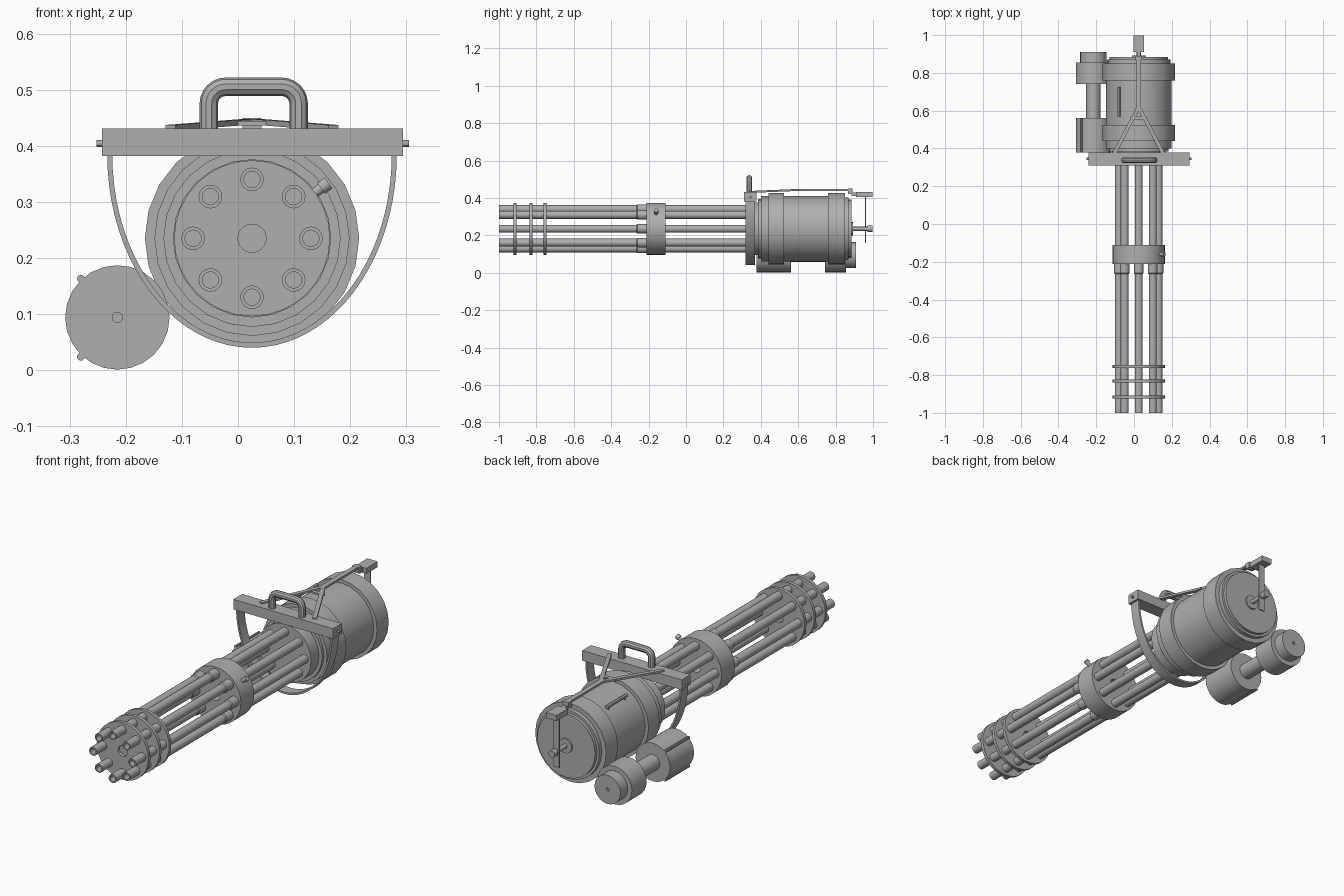
import bpy, bmesh, math
from mathutils import Vector, Matrix

if "Cube" in bpy.data.objects:
    bpy.data.objects.remove(bpy.data.objects["Cube"])

steel = bpy.data.materials.new("steel_grey")
steel.use_nodes = True
GREY = (0.43, 0.43, 0.43, 1)
steel.diffuse_color = GREY
steel.node_tree.nodes["Principled BSDF"].inputs["Base Color"].default_value = GREY

AX, AZ = 0.025, 0.235      # main axis
MX, MZ = -0.215, 0.094     # motor axis


def finish(name, bm):
    """Turn a bmesh into a named, smoothed object."""
    bmesh.ops.remove_doubles(bm, verts=bm.verts, dist=1e-5)
    bmesh.ops.recalc_face_normals(bm, faces=bm.faces)
    mesh = bpy.data.meshes.new(name)
    bm.to_mesh(mesh)
    bm.free()
    mesh.materials.append(steel)
    ob = bpy.data.objects.new(name, mesh)
    bpy.context.collection.objects.link(ob)
    bpy.ops.object.select_all(action="DESELECT")
    ob.select_set(True)
    bpy.context.view_layer.objects.active = ob
    bpy.ops.object.shade_smooth_by_angle(angle=math.radians(30))
    return ob


def lathe(name, profile, cx=AX, cz=AZ, sides=24, closed=False):
    """Spin (radius, y) points around an axis along y."""
    bm = bmesh.new()
    pts = profile + profile[:1] if closed else profile
    verts = [bm.verts.new((cx, y, cz + r)) for r, y in pts]
    edges = [bm.edges.new(pair) for pair in zip(verts, verts[1:])]
    bmesh.ops.spin(bm, geom=verts + edges, cent=(cx, 0, cz), axis=(0, 1, 0),
                   angle=math.tau, steps=sides, use_merge=False)
    return finish(name, bm)


def rod(name, p, q, r, sides=16):
    p, q = Vector(p), Vector(q)
    d = q - p
    bm = bmesh.new()
    bmesh.ops.create_cone(bm, cap_ends=True, segments=sides, radius1=r, radius2=r, depth=d.length,
                          matrix=Matrix.Translation((p + q) / 2) @ d.to_track_quat("Z", "X").to_matrix().to_4x4())
    return finish(name, bm)


def box(name, lo, hi):
    lo, hi = Vector(lo), Vector(hi)
    bm = bmesh.new()
    bmesh.ops.create_cube(bm, size=1, matrix=Matrix.Translation((lo + hi) / 2) @ Matrix.Diagonal((*(hi - lo), 1)))
    return finish(name, bm)


def beam(name, p, q, width, height):
    """Flat bar running from p to q."""
    p, q = Vector(p), Vector(q)
    d = q - p
    bm = bmesh.new()
    bmesh.ops.create_cube(bm, size=1, matrix=Matrix.Translation((p + q) / 2)
                          @ d.to_track_quat("Y", "Z").to_matrix().to_4x4()
                          @ Matrix.Diagonal((width, d.length, height, 1)))
    return finish(name, bm)


# Eight hollow barrels, each with a thicker sleeve ahead of the collar
for i in range(8):
    a = i * math.tau / 8
    lathe(f"barrel_{i + 1}",
          [(0, -0.85), (0.0145, -0.85), (0.0145, -1), (0.021, -1), (0.021, -0.265), (0.025, -0.26),
           (0.025, -0.2), (0.021, -0.2), (0.021, 0.34), (0, 0.34)],
          AX + 0.105 * math.cos(a), AZ + 0.105 * math.sin(a), 16)


# Clamp discs and the collar, each with a hole in the middle
def ring(name, y0, y1):
    lathe(name, [(0.025, y0), (0.139, y0), (0.139, y1), (0.025, y1)], sides=32, closed=True)


for i, y in enumerate((-0.915, -0.83, -0.755)):
    ring(f"barrel_clamp_{i + 1}", y - 0.008, y + 0.008)
ring("barrel_collar", -0.212, -0.11)

# Peg on the collar
out = Vector((math.cos(math.radians(36)), 0, math.sin(math.radians(36))))
hub = Vector((AX, -0.16, AZ))
rod("collar_peg", hub + out * 0.13, hub + out * 0.155, 0.009)
rod("collar_peg_head", hub + out * 0.152, hub + out * 0.168, 0.012)

# Drum housing with two raised bands and stepped ends
lathe("drum_housing",
      [(0, 0.325), (0.141, 0.325), (0.141, 0.385), (0.158, 0.385), (0.158, 0.4), (0.174, 0.4), (0.174, 0.44),
       (0.191, 0.44), (0.191, 0.525), (0.174, 0.525), (0.174, 0.76), (0.191, 0.76), (0.191, 0.85),
       (0.168, 0.85), (0.168, 0.87), (0.156, 0.87), (0.156, 0.885), (0, 0.885)])

# Small rail on top of the drum
rail = Vector((-0.08, 0, 0.388))
rod("drum_rail", rail + Vector((0, 0.57, 0)), rail + Vector((0, 0.725, 0)), 0.008, 12)
for i, y in enumerate((0.585, 0.71)):
    rod(f"drum_rail_post_{i + 1}", (-0.075, y, 0.36), (-0.08, y, 0.388), 0.006, 8)

# Rear shaft and knob
lathe("rear_shaft",
      [(0, 0.88), (0.035, 0.88), (0.035, 0.893), (0.011, 0.893), (0.011, 0.97), (0.017, 0.97),
       (0.017, 0.998), (0, 0.998)], sides=16)

# Side motor: two cylinders joined by a neck
lathe("side_motor",
      [(0, 0.39), (0.009, 0.39), (0.009, 0.378), (0.093, 0.378), (0.093, 0.562), (0.038, 0.562),
       (0.038, 0.742), (0.093, 0.742), (0.093, 0.855), (0.07, 0.855), (0.07, 0.91),
       (0.008, 0.91), (0.008, 0.9), (0, 0.9)], MX, MZ)
for side, z in (("upper", 0.163), ("lower", 0.024)):
    rod(f"motor_rod_{side}", (-0.28, 0.378, z), (-0.28, 0.562, z), 0.007, 10)

# Crossbar with a pin through it
box("crossbar", (-0.242, 0.31, 0.382), (0.294, 0.378, 0.431))
rod("crossbar_pin", (-0.252, 0.345, 0.404), (0.305, 0.345, 0.404), 0.006, 12)

# Half-oval strap hanging from the crossbar
bm = bmesh.new()
N = 40
rows = []
for i in range(N + 1):
    a = math.pi * i / N
    c, s = math.cos(a), math.sin(a)
    rows.append([bm.verts.new((AX + (0.258 - t) * c, y, 0.384 - (0.344 - t) * s))
                 for t, y in ((0, 0.318), (0, 0.37), (0.009, 0.37), (0.009, 0.318))])
for r0, r1 in zip(rows, rows[1:]):
    for k in range(4):
        bm.faces.new((r0[k], r0[k - 1], r1[k - 1], r1[k]))
bm.faces.new(rows[0])
bm.faces.new(rows[-1])
finish("hanging_strap", bm)

# Carry handle: rounded tube
HALF, BEND, TOP = 0.08, 0.03, 0.505
path = [(-HALF, 0.42)]
for sign in (-1, 1):
    arc = [(sign * (HALF - BEND + BEND * math.cos(a)), TOP - BEND + BEND * math.sin(a))
           for a in (math.pi / 12 * k for k in range(7))]
    path += arc if sign < 0 else arc[::-1]
path.append((HALF, 0.42))
curve = bpy.data.curves.new("carry_handle_path", "CURVE")
curve.dimensions = "3D"
curve.bevel_depth = 0.0165
curve.bevel_resolution = 3
curve.use_fill_caps = True
spline = curve.splines.new("POLY")
spline.points.add(len(path) - 1)
for p, (x, z) in zip(spline.points, path):
    p.co = (AX + 0.003 + x, 0.338, z, 1)
helper = bpy.data.objects.new("carry_handle_path", curve)
bm = bmesh.new()
bm.from_mesh(helper.to_mesh())
bpy.data.objects.remove(helper)
finish("carry_handle", bm)

# Forked top arm running to the rear
for side, s in (("right", -1), ("left", 1)):
    beam(f"top_arm_fork_{side}", (AX + s * 0.145, 0.345, 0.432), (AX + s * 0.005, 0.61, 0.443), 0.02, 0.01)
beam("top_arm_brace", (AX - 0.045, 0.56, 0.44), (AX + 0.045, 0.56, 0.44), 0.018, 0.008)
beam("top_arm", (AX, 0.595, 0.443), (AX, 0.89, 0.443), 0.024, 0.01)
box("top_arm_clip", (0.008, 0.865, 0.42), (0.042, 0.89, 0.449))
box("top_arm_link", (0.015, 0.885, 0.41), (0.035, 0.92, 0.43))

# Rear block and the thin plate hanging behind the drum
box("rear_block", (-0.003, 0.91, 0.404), (0.053, 0.998, 0.431))
box("rear_plate", (0.008, 0.957, 0.16), (0.042, 0.963, 0.41))
